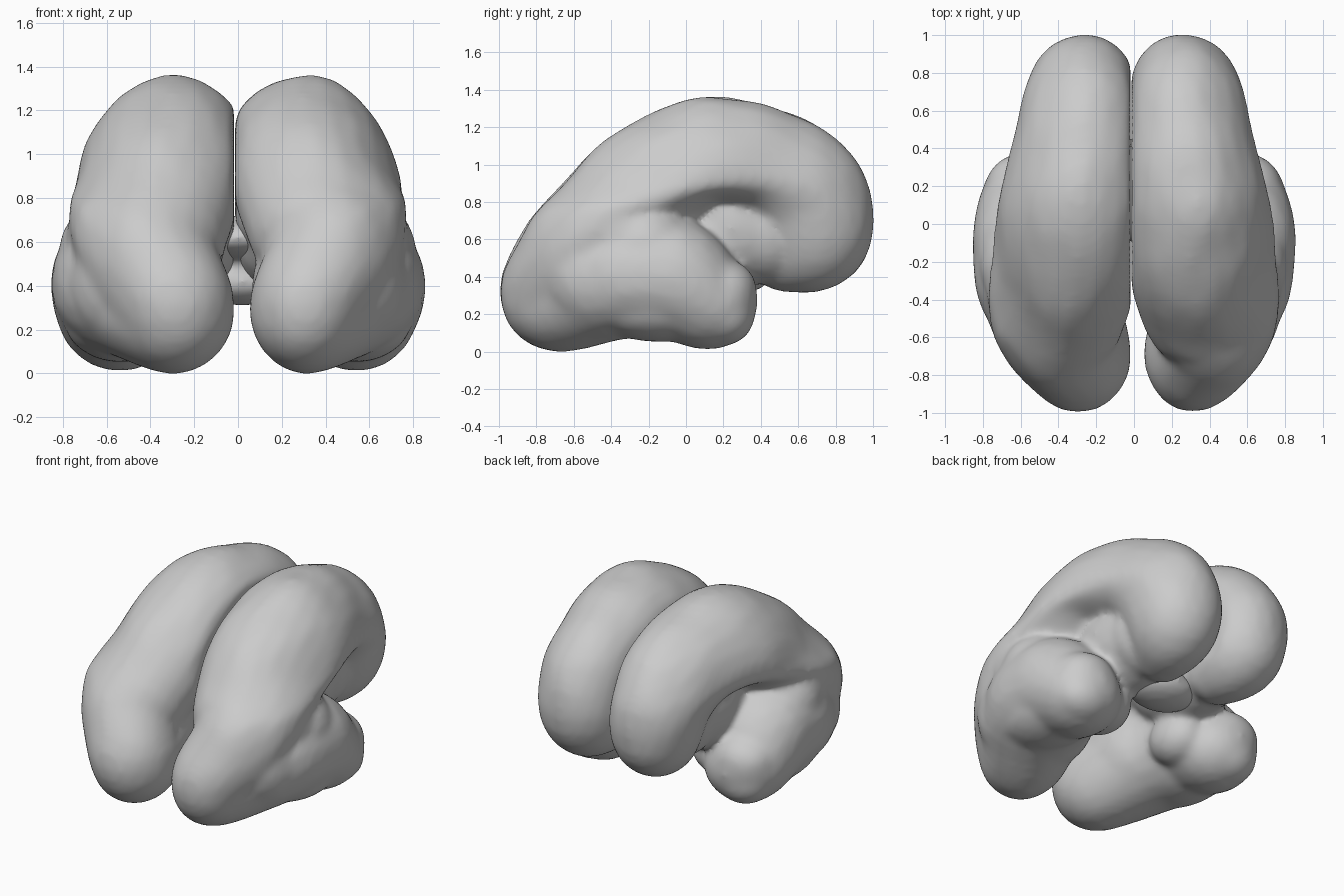
import bpy, bmesh
from mathutils import Matrix, Vector, noise

cube = bpy.data.objects.get("Cube")
if cube:
    bpy.data.objects.remove(cube, do_unlink=True)

grey = bpy.data.materials.new("soft grey")
grey.use_nodes = True
colour = (0.6, 0.6, 0.6, 1)
grey.diffuse_color = colour
grey.node_tree.nodes["Principled BSDF"].inputs["Base Color"].default_value = colour

# Curled lobe: y, z, radius in the side plane, inner x, outer x
LOBE = [Vector(p) for p in (
    (0.53, 0.50, 0.18, 0.03, 0.42),
    (0.69, 0.63, 0.30, -0.02, 0.54),
    (0.62, 0.86, 0.33, -0.04, 0.59),
    (0.39, 1.02, 0.30, -0.04, 0.65),
    (0.08, 1.06, 0.30, -0.04, 0.73),
    (-0.20, 0.90, 0.33, -0.04, 0.76),
    (-0.42, 0.71, 0.31, 0.02, 0.77),
    (-0.57, 0.52, 0.32, 0.09, 0.72),
    (-0.69, 0.30, 0.30, 0.02, 0.56),
    (-0.38, 0.39, 0.33, 0.10, 0.81),
    (-0.10, 0.40, 0.33, 0.20, 0.86),
    (0.13, 0.25, 0.24, 0.27, 0.81),
    (0.20, 0.32, 0.18, 0.36, 0.78),
)]


def ellipsoid(bm, centre, radii):
    m = Matrix.Translation(centre) @ Matrix.Diagonal((*radii, 1))
    bmesh.ops.create_icosphere(bm, subdivisions=3, radius=1, matrix=m)


def spline(points, steps):
    """Smooth curve through every point."""
    padded = [points[0]] + points + [points[-1]]
    for a, b, c, d in zip(padded, padded[1:], padded[2:], padded[3:]):
        for i in range(steps):
            t = i / steps
            yield b + (c - a) * (t / 2) + (a - 2.5 * b + 2 * c - d / 2) * t**2 \
                + (1.5 * (b - c) + (d - a) / 2) * t**3
    yield points[-1]


def fused(name, bm, smoothing):
    """Melt overlapping blobs into one smooth skin."""
    mesh = bpy.data.meshes.new(name)
    bm.to_mesh(mesh)
    bm.free()
    mesh.materials.append(grey)
    obj = bpy.data.objects.new(name, mesh)
    bpy.context.collection.objects.link(obj)
    remesh = obj.modifiers.new("Skin", 'REMESH')
    remesh.mode = 'VOXEL'
    remesh.voxel_size = 0.02
    remesh.use_smooth_shade = True
    smooth = obj.modifiers.new("Soften", 'SMOOTH')
    smooth.factor = 0.5
    smooth.iterations = smoothing


def hemisphere(name, side, wall, splay):
    bm = bmesh.new()
    # Sweep ellipsoids along the curl
    for y, z, r, x0, x1 in spline(LOBE, 7):
        if y < -0.4 and z < 0.65:
            x0 += splay
        ellipsoid(bm, ((x0 + x1) / 2, y, z), ((x1 - x0) / 2, r, r))
    # Outer swells that close the cleft toward the front
    ellipsoid(bm, (0.44, -0.34, 0.62), (0.34, 0.30, 0.33))
    ellipsoid(bm, (0.42, -0.44, 0.40), (0.36, 0.38, 0.34))
    ellipsoid(bm, (0.48, -0.22, 0.56), (0.34, 0.28, 0.27))
    # Fuller underside and blunt tip of the lower lobe
    ellipsoid(bm, (0.54, -0.14, 0.25), (0.26, 0.40, 0.20))
    ellipsoid(bm, (0.58, 0.20, 0.20), (0.20, 0.17, 0.17))
    # Recessed floor of the side cleft, and the inner wall behind it
    ellipsoid(bm, (0.24, 0.24, 0.66), (0.28, 0.46, 0.32))
    ellipsoid(bm, (0.26, 0.44, 0.64), (0.25, 0.22, 0.28))
    ellipsoid(bm, (0.24, 0.02, 0.74), (0.26, 0.34, 0.26))
    # Small inner hook of the lower lobe
    ellipsoid(bm, (0.30, 0.06, 0.29), (0.16, 0.20, 0.17))
    # Slope the crown outward, add gentle swells, flatten the inner wall
    for v in bm.verts:
        crown = min(max((v.co.z - 0.75) / 0.3, 0), 1)
        v.co.z -= 0.7 * crown * max(v.co.x - 0.25, 0) ** 2
        v.co *= 1 + 0.012 * noise.noise(v.co * 4 + Vector((side * 5, 0, 0)))
        v.co.x = max(v.co.x, wall) * side
    if side < 0:
        bmesh.ops.reverse_faces(bm, faces=bm.faces)
    fused(name, bm, 16)


hemisphere("left_hemisphere", 1, -0.014, 0.03)
hemisphere("right_hemisphere", -1, 0.018, -0.01)

# Bridge joining the two halves low in the middle
bm = bmesh.new()
ellipsoid(bm, (0.0, 0.16, 0.62), (0.24, 0.26, 0.10))
ellipsoid(bm, (0.02, 0.28, 0.42), (0.24, 0.18, 0.11))
ellipsoid(bm, (0.02, 0.27, 0.52), (0.15, 0.16, 0.14))
fused("middle_bridge", bm, 8)
